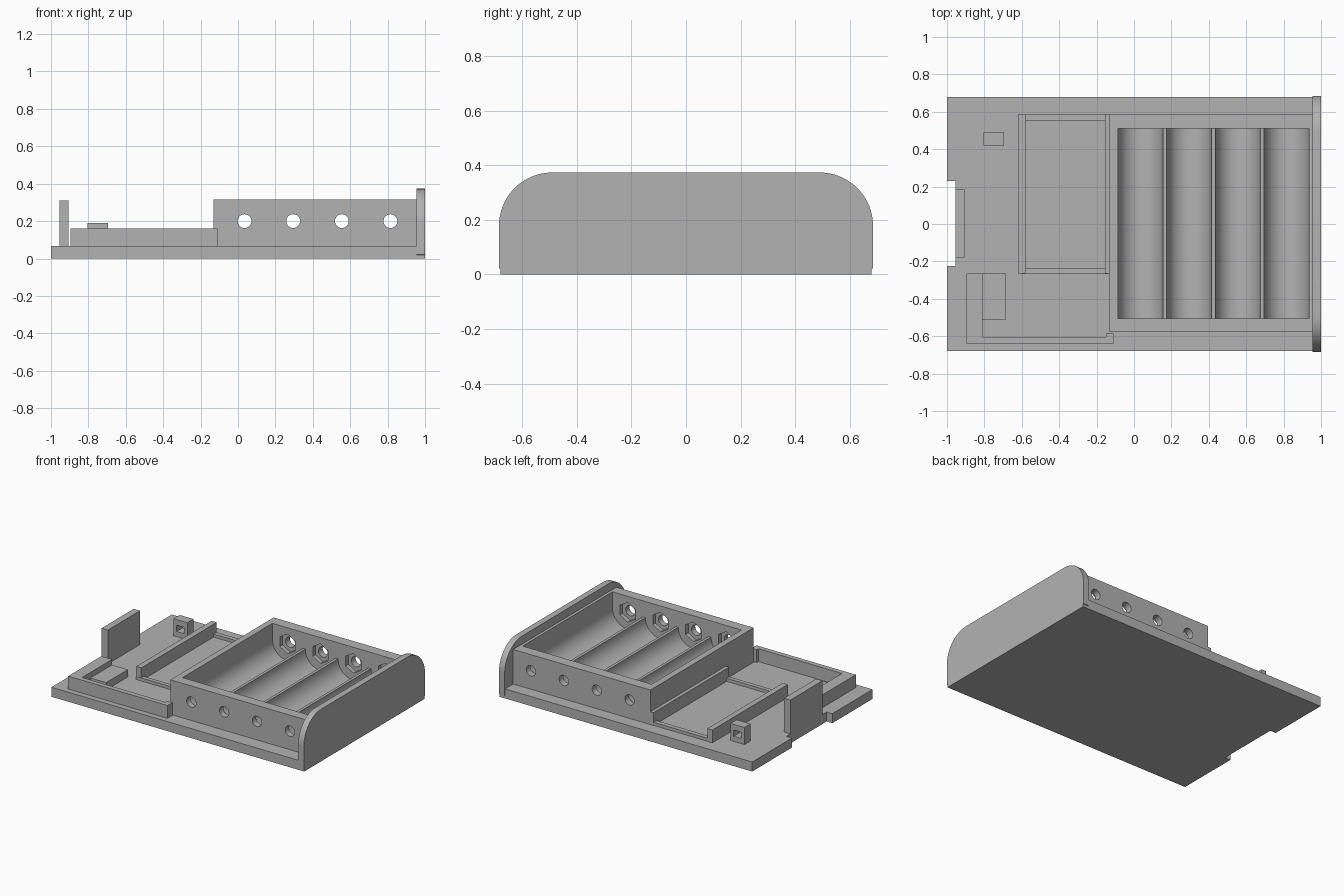
import bpy, math
from mathutils import Vector

cube = bpy.data.objects.get("Cube")
if cube:
    bpy.data.objects.remove(cube, do_unlink=True)

grey = bpy.data.materials.new("plain grey")
grey.use_nodes = True
colour = (0.45, 0.45, 0.45, 1)
grey.diffuse_color = colour
grey.node_tree.nodes["Principled BSDF"].inputs["Base Color"].default_value = colour


def prism(name, profile, axis, lo, hi):
    """Extrude a 2D outline along an axis; profile gives the other two coordinates in order."""
    def place(p, d):
        v = list(p)
        v.insert("xyz".index(axis), d)
        return Vector(v)
    n = len(profile)
    verts = [place(p, d) for d in (lo, hi) for p in profile]
    faces = [list(range(n))[::-1], list(range(n, 2 * n))]
    faces += [[i, (i + 1) % n, n + (i + 1) % n, n + i] for i in range(n)]
    mesh = bpy.data.meshes.new(name)
    mesh.from_pydata(verts, [], faces)
    # Turn the normals outward whichever way the outline runs
    area = sum(a[0] * b[1] - b[0] * a[1] for a, b in zip(profile, profile[1:] + profile[:1]))
    if (area < 0) != (axis == "y"):
        mesh.flip_normals()
    mesh.materials.append(grey)
    obj = bpy.data.objects.new(name, mesh)
    bpy.context.collection.objects.link(obj)
    return obj


def box(name, x, y, z):
    return prism(name, [(x[0], y[0]), (x[1], y[0]), (x[1], y[1]), (x[0], y[1])], "z", *z)


def arc(cx, cy, r, start, end, steps):
    angles = [math.radians(start + (end - start) * i / steps) for i in range(steps + 1)]
    return [(cx + r * math.cos(a), cy + r * math.sin(a)) for a in angles]


def cut(obj, cutter):
    mod = obj.modifiers.new("cut", "BOOLEAN")
    mod.operation, mod.solver, mod.object = "DIFFERENCE", "EXACT", cutter
    bpy.context.view_layer.objects.active = obj
    bpy.ops.object.modifier_apply(modifier=mod.name)
    bpy.data.objects.remove(cutter, do_unlink=True)


def smooth(obj):
    bpy.ops.object.select_all(action="DESELECT")
    obj.select_set(True)
    bpy.context.view_layer.objects.active = obj
    bpy.ops.object.shade_smooth_by_angle(angle=math.radians(30))


FLOOR = 0.068   # top of the base plate
SUNK = 0.05     # parts start slightly inside the plate
RIM = 0.16      # top of the tray walls

# Base plate with a notch in its left edge
prism("base_plate", [(-1, -0.68), (0.96, -0.68), (0.96, 0.68), (-1, 0.68),
                     (-1, 0.23), (-0.955, 0.23), (-0.955, -0.225), (-1, -0.225)],
      "z", 0, FLOOR)

# End plate with rounded upper corners
half = [(0.68, 0), (0.68, 0.02), (0.685, 0.022)] + arc(0.49, 0.178, 0.195, 0, 90, 16)
end_plate = prism("end_plate", half + [(-y, z) for y, z in reversed(half)], "x", 0.955, 1)
smooth(end_plate)

# Cell holder: block with four round troughs below an open top
holder = box("cell_holder", (-0.13, 0.96), (-0.578, 0.588), (SUNK, 0.315))
centres = [0.035 + 0.26 * i for i in range(4)]
AXIS = 0.2
outline = [(-0.085, 0.4)]
for c in centres:
    outline += arc(c, AXIS, 0.12, 180, 360, 32)
outline.append((0.935, 0.4))
cut(holder, prism("trough_cutter", outline, "y", -0.505, 0.51))

# Screw holes through both walls, with hexagonal nut pockets inside
for c in centres:
    cut(holder, prism("nut_cutter", arc(c, AXIS, 0.07, 30, 330, 5), "y", -0.535, 0.54))
    cut(holder, prism("hole_cutter", arc(c, AXIS, 0.037, 0, 345, 23), "y", -0.7, 0.7))
smooth(holder)

# Middle tray: two tall walls and two low lips
for name, x in (("outer", (-0.62, -0.58)), ("inner", (-0.155, -0.12))):
    box(f"middle_tray_{name}_wall", x, (-0.265, 0.588), (SUNK, RIM))
for name, y in (("front", (-0.268, -0.238)), ("back", (0.553, 0.586))):
    box(f"middle_tray_{name}_lip", (-0.6, -0.14), y, (SUNK, 0.09))

# Front tray: U-shaped wall with a stepped ledge in its corner
prism("front_tray_wall", [(-0.895, -0.265), (-0.895, -0.64), (-0.11, -0.64), (-0.11, -0.585),
                          (-0.15, -0.585), (-0.15, -0.605), (-0.81, -0.605), (-0.81, -0.265)],
      "z", SUNK, RIM)
box("front_tray_ledge", (-0.82, -0.685), (-0.51, -0.265), (SUNK, 0.12))

# Upright tab beside the notch
box("upright_tab", (-0.955, -0.905), (-0.178, 0.185), (SUNK, 0.31))

# Small tie block with a slot through it
tie = box("tie_block", (-0.805, -0.695), (0.42, 0.49), (SUNK, 0.19))
cut(tie, box("slot_cutter", (-0.78, -0.72), (0.3, 0.6), (0.105, 0.15)))
